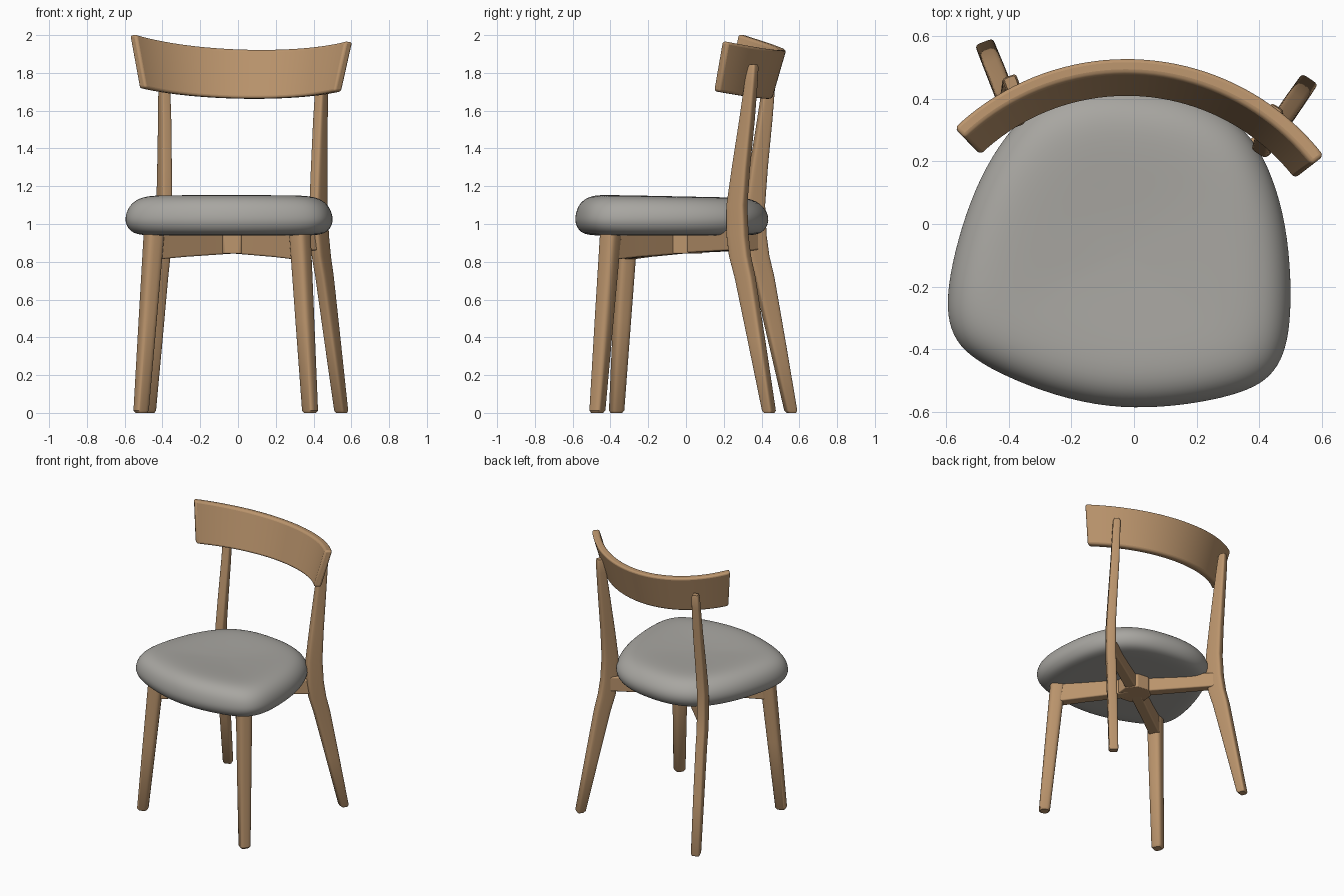
import bpy, bmesh, math
from mathutils import Matrix, Vector

if "Cube" in bpy.data.objects:
    bpy.data.objects.remove(bpy.data.objects["Cube"])


def material(name, rgb):
    m = bpy.data.materials.new(name)
    m.diffuse_color = (*rgb, 1)
    m.use_nodes = True
    m.node_tree.nodes["Principled BSDF"].inputs["Base Color"].default_value = m.diffuse_color
    return m


WOOD = material("light oak wood", (0.49, 0.295, 0.15))
FABRIC = material("grey fabric", (0.39, 0.38, 0.355))

# The whole chair is turned slightly clockwise; the backrest a little less
TURN = Matrix.Rotation(math.radians(-6.5), 4, 'Z') @ Matrix.Translation((-0.018, 0, 0))
BACK_TURN = Matrix.Rotation(math.radians(-4.3), 4, 'Z') @ Matrix.Translation((0.015, 0, 0))


def loft(name, rings, mat, matrix=TURN, bevel=0, subsurf=0, angle=40):
    """Skin a list of equal-length point rings and cap both ends."""
    bm = bmesh.new()
    rows = [[bm.verts.new(p) for p in ring] for ring in rings]
    n = len(rows[0])
    for a, b in zip(rows, rows[1:]):
        for i in range(n):
            bm.faces.new((a[i], a[(i + 1) % n], b[(i + 1) % n], b[i]))
    bm.faces.new(rows[0])
    bm.faces.new(rows[-1])
    bmesh.ops.recalc_face_normals(bm, faces=bm.faces)
    me = bpy.data.meshes.new(name)
    bm.to_mesh(me)
    bm.free()
    ob = bpy.data.objects.new(name, me)
    bpy.context.collection.objects.link(ob)
    me.materials.append(mat)
    ob.matrix_world = matrix
    if bevel:
        mod = ob.modifiers.new("round edges", 'BEVEL')
        mod.width, mod.segments, mod.limit_method = bevel, 3, 'ANGLE'
        mod.angle_limit = math.radians(35)
    if subsurf:
        mod = ob.modifiers.new("smooth", 'SUBSURF')
        mod.levels = mod.render_levels = subsurf
    bpy.ops.object.select_all(action='DESELECT')
    ob.select_set(True)
    bpy.context.view_layer.objects.active = ob
    bpy.ops.object.shade_smooth_by_angle(angle=math.radians(angle))
    return ob


def section(x, y, z, w, d, turn, power, n=24):
    """Horizontal rounded-square ring, d deep along the turned direction."""
    pts = []
    for i in range(n):
        t = 2 * math.pi * (i + 0.5) / n
        c, s = math.cos(t), math.sin(t)
        u = math.copysign(abs(c) ** power, c) * w / 2
        v = math.copysign(abs(s) ** power, s) * d / 2
        pts.append((x + u * math.cos(turn) + v * math.sin(turn),
                    y - u * math.sin(turn) + v * math.cos(turn), z))
    return pts


# Leg stations: x, y, z, width, depth
FRONT = [(.450, -.424, 0.0, .055, .055), (.450, -.423, .012, .074, .074),
         (.418, -.390, .50, .088, .088), (.388, -.358, .96, .100, .100)]
BACK = [(.513, .501, 0.0, .050, .042), (.511, .498, .012, .062, .060),
        (.473, .428, .38, .064, .085), (.438, .362, .72, .064, .108),
        (.424, .334, .83, .064, .115), (.415, .320, .94, .064, .115),
        (.411, .316, 1.10, .062, .108), (.412, .338, 1.30, .060, .092),
        (.415, .370, 1.55, .057, .075), (.420, .393, 1.75, .052, .060),
        (.422, .402, 1.83, .048, .050), (.423, .404, 1.845, .036, .038)]

for side, sx in (("left", -1), ("right", 1)):
    loft("front_leg_" + side,
         [section(sx * x, y, z, w, d, sx * math.radians(30), .6) for x, y, z, w, d in FRONT], WOOD)
    loft("back_leg_" + side,
         [section(sx * x, y, z, w, d, sx * math.radians(27), .4) for x, y, z, w, d in BACK], WOOD)

    # Crossing rail under the seat, from a front leg to the opposite back leg
    a, m, b = Vector((sx * .388, -.358)), Vector((0, -.02)), Vector((-sx * .415, .32))
    across = Vector((b.y - a.y, a.x - b.x)).normalized()
    rings = []
    for p, low, w in ((a, .812, .075), (a.lerp(m, .35), .826, .07), (m, .845, .075), (b, .862, .06)):
        l, r = p - across * w / 2, p + across * w / 2
        rings.append([(l.x, l.y, low), (r.x, r.y, low), (r.x, r.y, .965), (l.x, l.y, .965)])
    loft("cross_rail_" + side, rings, WOOD, bevel=.008)

# Hub where the rails cross
loft("rail_hub", [[(.11 * math.cos(i * math.pi / 4 + math.pi / 8),
                    -.02 + .11 * math.sin(i * math.pi / 4 + math.pi / 8), z) for i in range(8)]
                  for z in (.843, .965)], WOOD, bevel=.006)

# Seat cushion: half outline mirrored, then stacked in scaled rings
HALF = [(0, .43), (.14, .422), (.26, .385), (.36, .32), (.44, .20), (.50, .05), (.535, -.12),
        (.548, -.26), (.54, -.36), (.505, -.435), (.44, -.485), (.33, -.53), (.17, -.572), (0, -.59)]
outline = HALF + [(-x, y) for x, y in HALF[-2:0:-1]]
PROFILE = [(.03, .94), (.5, .94), (.84, .937), (.955, .955), (1.005, 1.00), (1.008, 1.04),
           (.975, 1.088), (.89, 1.13), (.75, 1.148), (.5, 1.143), (.25, 1.136), (.03, 1.134)]
rings = []
for k, z in PROFILE:
    # the top slopes down a little to the back
    rings.append([(x * k, (y + .09) * k - .09, z - (.02 * y * k if z > 1.05 else 0)) for x, y in outline])
loft("seat_cushion", rings, FABRIC, subsurf=2, angle=180)

# Backrest: curved, leaning panel swept around a cone, higher at its ends
rings = []
N = 40
for i in range(N + 1):
    u = 2 * i / N - 1
    t = u * math.radians(48)
    s, c = math.sin(t), math.cos(t)
    tilt = -.018 * u
    top, low = 1.92 + .063 * u * u + tilt, 1.662 + .047 * u * u + tilt * .5
    ring = []
    for r, z in ((.80, top), (.75, top + .004), (.675, low + .004), (.725, low)):
        ring.append((r * s, -.27 + r * c, z))
    rings.append(ring)
loft("backrest", rings, WOOD, matrix=BACK_TURN @ Matrix.Translation((-.018, 0, 0)), bevel=.014)
